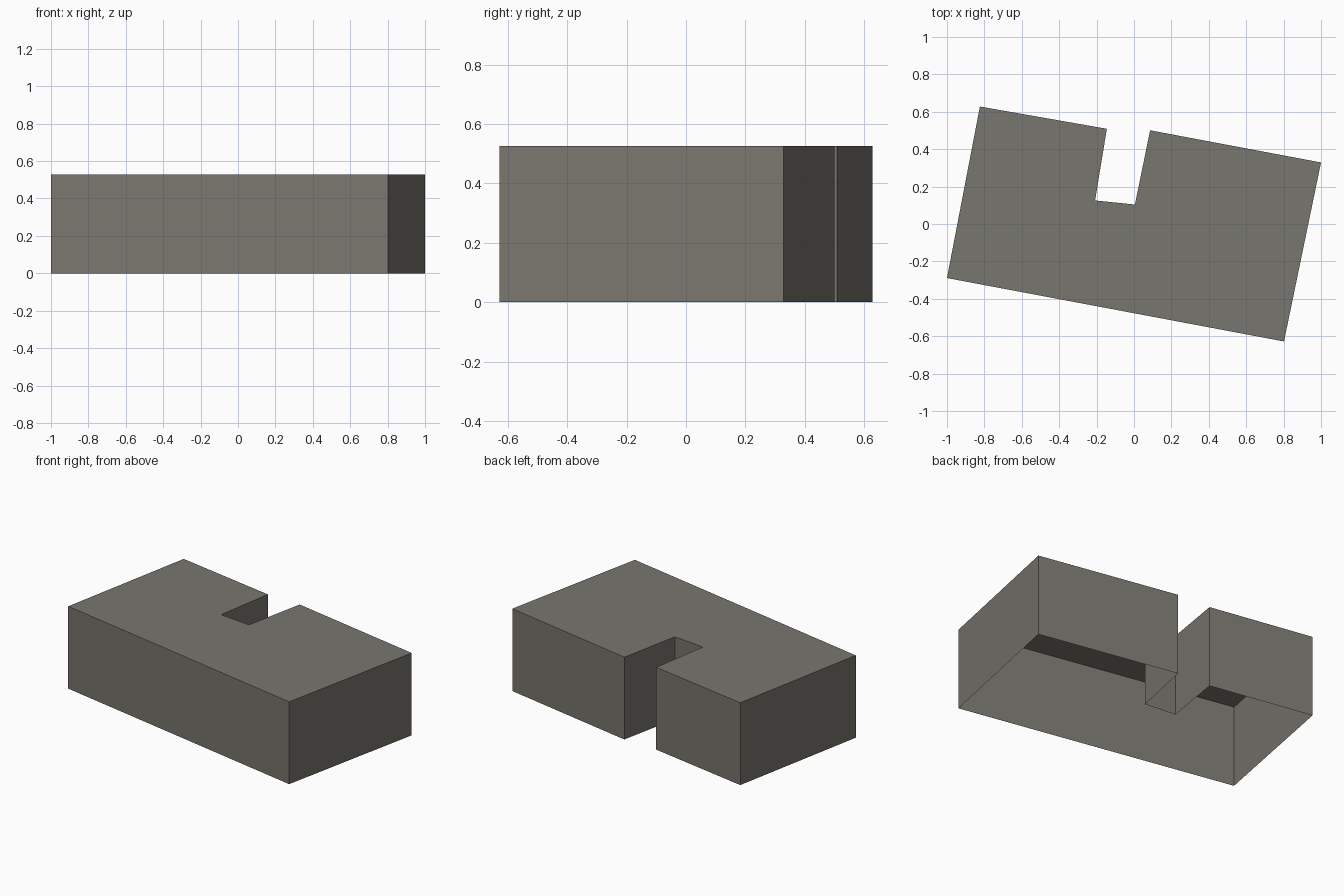
import bpy
import bmesh

if "Cube" in bpy.data.objects:
    bpy.data.objects.remove(bpy.data.objects["Cube"])

HEIGHT = 0.527

# Footprint, counter-clockwise: rotated block with a slot in the back side
FOOTPRINT = [
    (-1.0, -0.289), (0.802, -0.628), (1.0, 0.329), (0.086, 0.501),
    (0.005, 0.104), (-0.208, 0.126), (-0.145, 0.509), (-0.824, 0.628),
]

stone = bpy.data.materials.new("warm grey")
stone.diffuse_color = (0.19, 0.182, 0.157, 1.0)
stone.use_nodes = True
stone.node_tree.nodes["Principled BSDF"].inputs["Base Color"].default_value = stone.diffuse_color

# Outer walls and roof; the underside is open
bm = bmesh.new()
lower = [bm.verts.new((x, y, 0)) for x, y in FOOTPRINT]
upper = [bm.verts.new((x, y, HEIGHT)) for x, y in FOOTPRINT]
bm.faces.new(upper)
count = len(FOOTPRINT)
for i in range(count):
    j = (i + 1) % count
    bm.faces.new((lower[i], lower[j], upper[j], upper[i]))

mesh = bpy.data.meshes.new("building_block")
bm.to_mesh(mesh)
bm.free()
mesh.materials.append(stone)
block = bpy.data.objects.new("building_block", mesh)
bpy.context.collection.objects.link(block)
